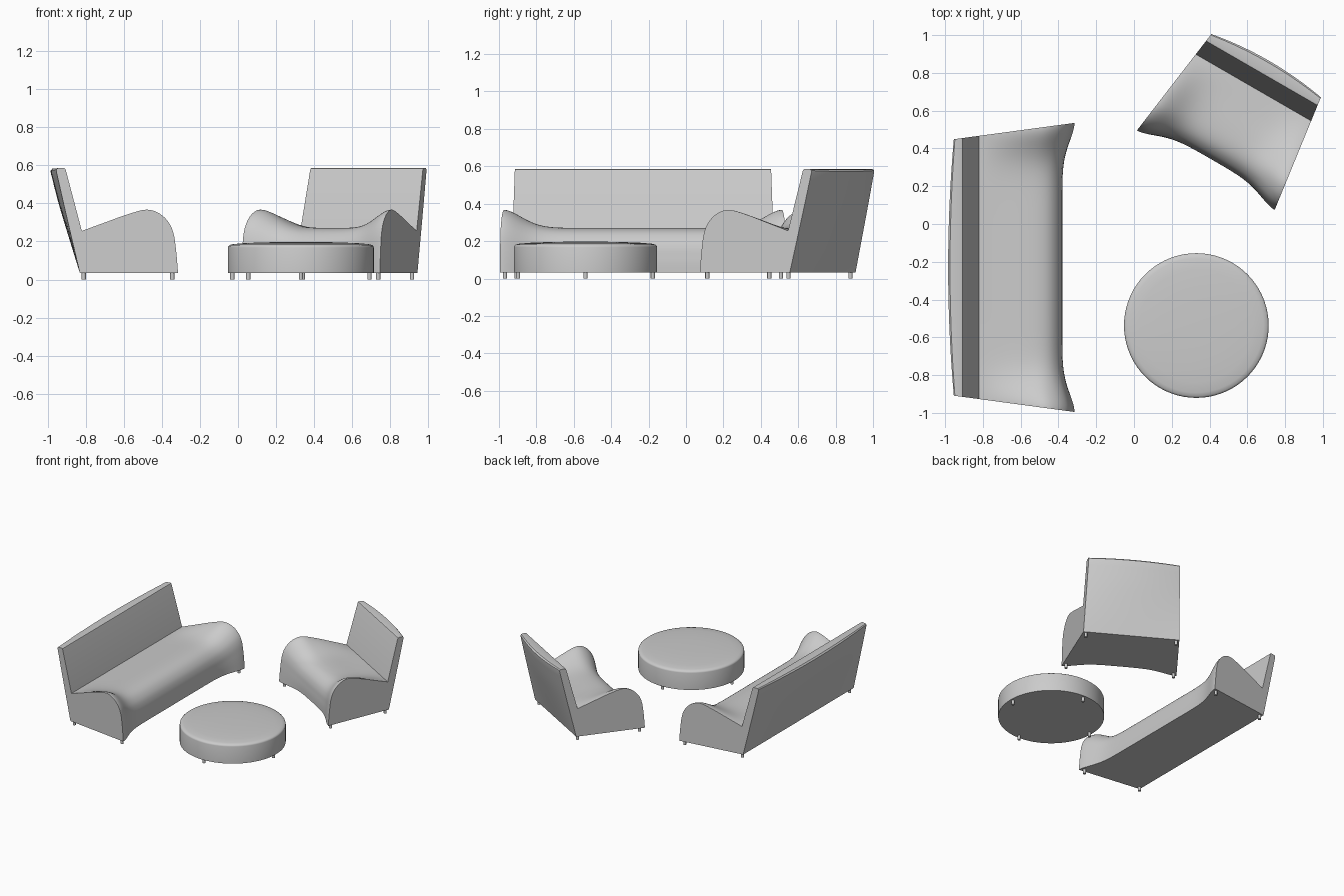
import bpy, bmesh, math
from mathutils import Matrix, Vector

if "Cube" in bpy.data.objects:
    bpy.data.objects.remove(bpy.data.objects["Cube"])

FLOOR = 0.033   # underside of the bodies, on top of the feet


def finish(bm, name, angle=35):
    bmesh.ops.recalc_face_normals(bm, faces=bm.faces)
    me = bpy.data.meshes.new(name)
    bm.to_mesh(me)
    bm.free()
    ob = bpy.data.objects.new(name, me)
    bpy.context.collection.objects.link(ob)
    bpy.ops.object.select_all(action='DESELECT')
    ob.select_set(True)
    bpy.context.view_layer.objects.active = ob
    bpy.ops.object.shade_smooth_by_angle(angle=math.radians(angle))
    return ob


def spline(pts, n=4):
    """Catmull-Rom curve through the points."""
    p = [Vector(q) for q in pts]
    p = [2 * p[0] - p[1]] + p + [2 * p[-1] - p[-2]]
    out = []
    for i in range(1, len(p) - 2):
        a, b, c, d = p[i - 1:i + 3]
        for k in range(n):
            t = k / n
            out.append(0.5 * (2 * b + (c - a) * t + (2 * a - 5 * b + 4 * c - d) * t ** 2
                              + (3 * b - a - 3 * c + d) * t ** 3))
    return out + [p[-2]]


# Side profiles (depth, height): the backrest bows out at mid-width
BACK_END = spline([(-0.83, FLOOR), (-0.874, 0.22), (-0.916, 0.4), (-0.954, 0.568)]) + [
    Vector(q) for q in [(-0.954, 0.577), (-0.948, 0.584), (-0.915, 0.586), (-0.908, 0.583), (-0.904, 0.574)]]
BACK_MID = spline([(-0.83, FLOOR), (-0.888, 0.22), (-0.942, 0.4), (-0.983, 0.56)]) + [
    Vector(q) for q in [(-0.984, 0.572), (-0.974, 0.583), (-0.917, 0.586), (-0.908, 0.583), (-0.904, 0.574)]]
# The seat rises into arms at both ends
SEAT_END = spline([(-0.82, 0.255), (-0.7, 0.299), (-0.58, 0.342), (-0.48, 0.367), (-0.41, 0.345),
                   (-0.362, 0.297), (-0.338, 0.24), (-0.327, 0.17), (-0.32, 0.1), (-0.315, FLOOR)])
SEAT_MID = spline([(-0.82, 0.255), (-0.7, 0.262), (-0.58, 0.27), (-0.5, 0.267), (-0.445, 0.248),
                   (-0.407, 0.21), (-0.389, 0.165), (-0.383, 0.12), (-0.38, 0.08), (-0.38, FLOOR)])


def half_width(front_half, x):
    return front_half + 0.135 * (x + 0.315)


def make_seat(name, front_half, matrix, columns):
    bm = bmesh.new()
    rings = []
    for i in range(columns + 1):
        s = math.sin(math.pi / 2 * (2 * i / columns - 1))
        d = (1 - abs(s)) * front_half
        arm = math.exp(-(d / 0.14) ** 1.8)
        sec = [m.lerp(e, s * s) for e, m in zip(BACK_END, BACK_MID)]
        sec += [m.lerp(e, arm) for e, m in zip(SEAT_END, SEAT_MID)]
        rings.append([bm.verts.new((p.x, s * half_width(front_half, p.x), p.y)) for p in sec])
    n = len(rings[0])
    for a, b in zip(rings, rings[1:]):
        for j in range(n):
            k = (j + 1) % n
            bm.faces.new((a[j], a[k], b[k], b[j]))
    bm.faces.new(rings[0])
    bm.faces.new(rings[-1])
    finish(bm, name + "_body").matrix_world = matrix
    spots = [(x, side * (half_width(front_half, x) - 0.023)) for x in (-0.81, -0.345) for side in (-1, 1)]
    make_feet(name, spots, matrix)


def make_feet(name, spots, matrix):
    for i, (x, y) in enumerate(spots):
        bm = bmesh.new()
        bmesh.ops.create_cone(bm, cap_ends=True, segments=16, radius1=0.011, radius2=0.011, depth=FLOOR + 0.002,
                              matrix=Matrix.Translation((x, y, (FLOOR + 0.002) / 2)))
        finish(bm, f"{name}_foot_{i + 1}").matrix_world = matrix


# Sofa and armchair share the same profile
make_seat("sofa", 0.765, Matrix.Translation((0, -0.23, 0)), 64)
make_seat("armchair", 0.421,
          Matrix.Translation((0.2225, 0.012, 0)) @ Matrix.Rotation(math.radians(240), 4, 'Z'), 48)

# Round ottoman: lathed profile with a softly domed top
place = Matrix.Translation((0.33, -0.5375, 0))
bm = bmesh.new()
profile = [(0, FLOOR), (0.383, FLOOR), (0.383, 0.168), (0.381, 0.175), (0.374, 0.181), (0.355, 0.186),
           (0.3, 0.191), (0.2, 0.195), (0.1, 0.197), (0, 0.197)]
verts = [bm.verts.new((r, 0, z)) for r, z in profile]
edges = [bm.edges.new(e) for e in zip(verts, verts[1:])]
bmesh.ops.spin(bm, geom=verts + edges, cent=(0, 0, 0), axis=(0, 0, 1), angle=2 * math.pi, steps=72)
bmesh.ops.remove_doubles(bm, verts=bm.verts, dist=1e-5)
finish(bm, "ottoman_body", 40).matrix_world = place
make_feet("ottoman", [(0.36, 0), (0, 0.36), (-0.36, 0), (0, -0.36)], place)
